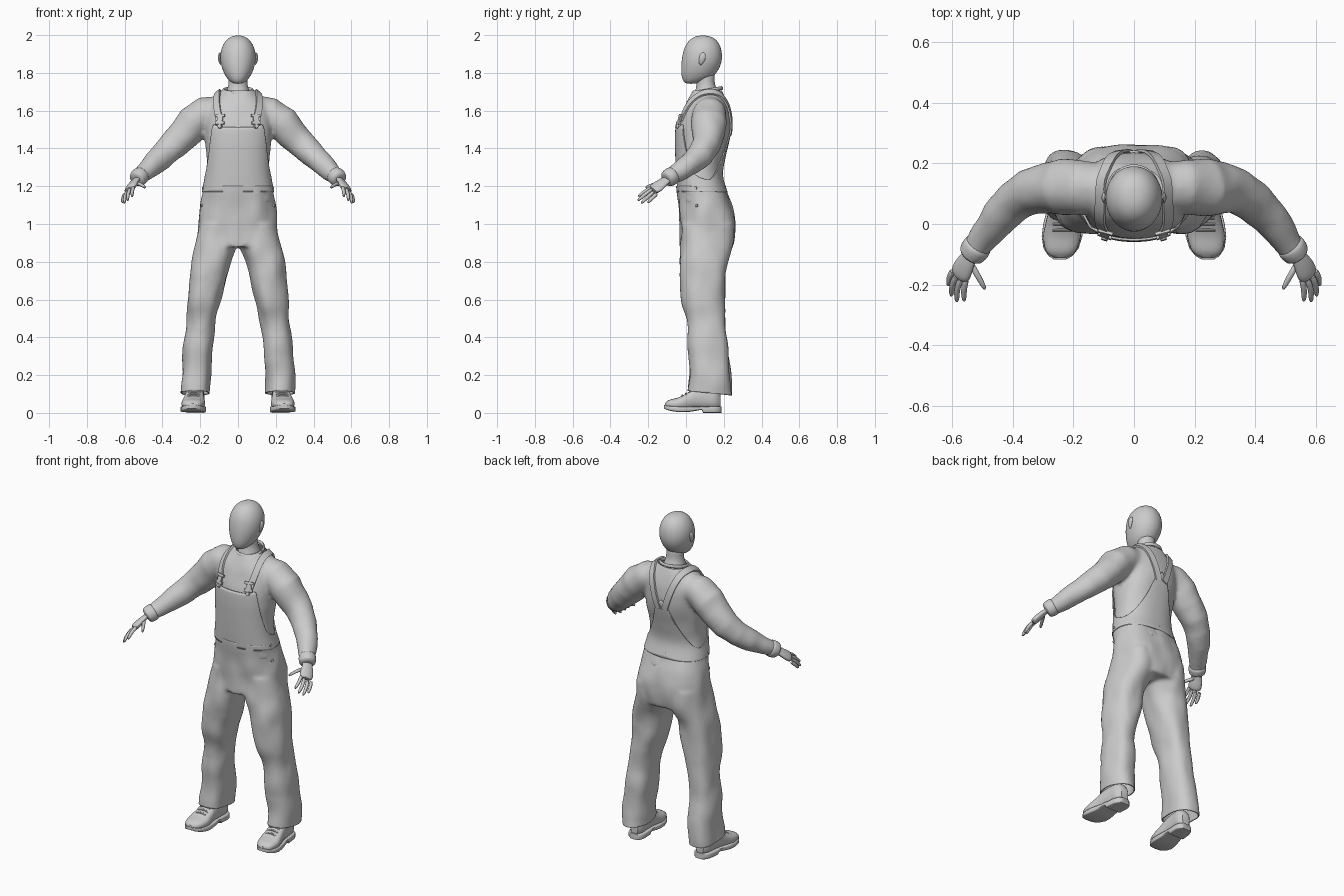
import bpy, bmesh, math
from mathutils import Vector, noise
from mathutils.bvhtree import BVHTree

if "Cube" in bpy.data.objects:
    bpy.data.objects.remove(bpy.data.objects["Cube"])

V = Vector


def sample(rows, t):
    """Smooth interpolation of table rows, keyed on the first column."""
    def slope(i, k):
        a, b = rows[max(i - 1, 0)], rows[min(i + 1, len(rows) - 1)]
        return (b[k] - a[k]) / (b[0] - a[0])
    i = 0
    while i < len(rows) - 2 and t > rows[i + 1][0]:
        i += 1
    a, b = rows[i], rows[i + 1]
    h = b[0] - a[0]
    s = min(max((t - a[0]) / h, 0), 1)
    return [(2*s**3 - 3*s*s + 1) * a[k] + (s**3 - 2*s*s + s) * h * slope(i, k)
            + (3*s*s - 2*s**3) * b[k] + (s**3 - s*s) * h * slope(i + 1, k)
            for k in range(1, len(a))]


def resample(rows, n):
    lo, hi = rows[0][0], rows[-1][0]
    return [(lo + (hi - lo) * i / n, *sample(rows, lo + (hi - lo) * i / n)) for i in range(n + 1)]


def oval(box, t, e, grow=0.0):
    """Point of a superellipse filling box, at angle t measured from the front."""
    x0, x1, y0, y1 = box
    s, c = math.sin(t), -math.cos(t)
    f = lambda v: math.copysign(abs(v) ** (2 / e), v)
    return (x0 + x1) / 2 + ((x1 - x0) / 2 + grow) * f(s), (y0 + y1) / 2 + ((y1 - y0) / 2 + grow) * f(c)


def make(name, verts, faces, mirror=False, sub=0):
    me = bpy.data.meshes.new(name)
    me.from_pydata([tuple(v) for v in verts], [], faces)
    bm = bmesh.new()
    bm.from_mesh(me)
    bmesh.ops.recalc_face_normals(bm, faces=bm.faces)
    bm.to_mesh(me)
    ob = bpy.data.objects.new(name, me)
    bpy.context.collection.objects.link(ob)
    if mirror:
        ob.modifiers.new("mirror", 'MIRROR').use_mirror_merge = False
    if sub:
        ob.modifiers.new("smooth", 'SUBSURF').levels = sub
    return ob


def loft(name, rings, mirror=False, sub=0, caps=True):
    n = len(rings[0])
    faces = [(r*n + i, r*n + (i+1) % n, (r+1)*n + (i+1) % n, (r+1)*n + i)
             for r in range(len(rings) - 1) for i in range(n)]
    if caps:
        faces += [tuple(range(n)), tuple(range((len(rings)-1)*n, len(rings)*n))]
    return make(name, [p for r in rings for p in r], faces, mirror, sub)


def stack(name, rows, e=2.0, n=32, **kw):
    """Loft of horizontal ovals; row = z, x0, x1, y0, y1."""
    return loft(name, [[(*oval(r[1:], math.tau*i/n, e), r[0]) for i in range(n)] for r in rows], **kw)


def tube(name, pts, n=12, side=(0, 0, 1), flat=1.0, **kw):
    """Loft along a path; point = x, y, z, radius. flat scales the second axis."""
    rings = []
    for k, p in enumerate(pts):
        t = (V(pts[min(k+1, len(pts)-1)][:3]) - V(pts[max(k-1, 0)][:3])).normalized()
        u = (V(side) - t * V(side).dot(t)).normalized()
        w = t.cross(u) * flat
        rings.append([V(p[:3]) + p[3] * (u*math.cos(math.tau*i/n) + w*math.sin(math.tau*i/n)) for i in range(n)])
    return loft(name, rings, **kw)


def fuse(name, parts, cuts, folds, zoom):
    """Merge closed parts into one cloth surface, wrinkle it and cut it open."""
    bm = bmesh.new()
    dg = bpy.context.evaluated_depsgraph_get()
    for p in parts:
        bm.from_mesh(p.evaluated_get(dg).to_mesh())
    ob = parts[0]
    bm.to_mesh(ob.data)
    bm.free()
    ob.modifiers.clear()
    for p in parts[1:]:
        bpy.data.objects.remove(p)
    ob.name = name
    ob.modifiers.new("merge", 'REMESH').voxel_size = 0.01
    sm = ob.modifiers.new("soften", 'SMOOTH')
    sm.factor, sm.iterations = 0.5, 8
    bpy.context.view_layer.update()
    me = bpy.data.meshes.new_from_object(ob.evaluated_get(bpy.context.evaluated_depsgraph_get()))
    ob.modifiers.clear()
    ob.data = me
    bm = bmesh.new()
    bm.from_mesh(me)
    bm.normal_update()
    for v in bm.verts:
        q = V((v.co.x * zoom, v.co.y * zoom, v.co.z * zoom * 0.7))
        v.co += v.normal * folds * noise.noise(q)
    for co, no in cuts:
        bmesh.ops.bisect_plane(bm, geom=bm.verts[:] + bm.edges[:] + bm.faces[:], plane_co=co, plane_no=no, clear_inner=True)
    bm.normal_update()
    tree = BVHTree.FromBMesh(bm)
    bm.to_mesh(me)
    return ob, tree


# Torso profile: z, half width, front y, back y
BODY = [(0.88, .205, -.025, .24), (1.0, .203, -.03, .256), (1.1, .193, -.034, .24), (1.17, .183, -.038, .212),
        (1.26, .168, -.044, .188), (1.36, .168, -.049, .203), (1.45, .176, -.051, .224), (1.52, .18, -.045, .234),
        (1.6, .178, -.015, .231), (1.65, .15, .008, .216), (1.69, .105, .03, .197), (1.715, .08, .045, .185)]
body = [(z, -w, w, a, b) for z, w, a, b in resample(BODY, 40)]

# Shirt: torso and sleeves
sleeve = [(.08, .12, 1.595, .083), (.17, .12, 1.582, .09), (.235, .12, 1.535, .094), (.285, .118, 1.475, .085),
          (.34, .107, 1.42, .077), (.395, .075, 1.367, .07), (.445, .025, 1.32, .062), (.49, -.035, 1.278, .052),
          (.53, -.092, 1.243, .042)]
torso = stack("torso", [r for r in body if r[0] > 1.1], 2.3)
arms = tube("sleeves", sleeve, 20, mirror=True)
bpy.context.view_layer.update()
shirt, shirt_tree = fuse("shirt", [torso, arms], [((0, 0, 1.706), (0, 0, -1))], .006, 11)
tube("cuff", [(.508, -.062, 1.262, .047), (.518, -.076, 1.254, .05), (.538, -.103, 1.236, .047), (.541, -.107, 1.233, .03)],
     20, mirror=True, sub=1)
ring = [(.077 * math.cos(a), .113 + .077 * math.sin(a), 1.706 + .014 * math.sin(a)) for a in
        [math.tau * i / 32 for i in range(33)]]
tube("shirt_collar", [(*p, .011) for p in ring], 8, flat=.7, sub=1, caps=False)

# Trousers: hips and flared legs, open at waist and hem
LEG = [(.04, .15, .302, .008, .245), (.12, .15, .302, .01, .245), (.2, .146, .3, .015, .238), (.4, .13, .283, .012, .214),
       (.5, .114, .274, .0, .208), (.6, .09, .267, -.024, .208), (.7, .066, .258, -.032, .212), (.8, .042, .243, -.036, .222),
       (.9, .003, .22, -.03, .246), (1.0, .004, .203, -.022, .246)]
hips = stack("hips", [(z, a - .006, b + .006, c - .006, d + .006) for z, a, b, c, d in body if z < 1.3], 2.3)
legs = stack("legs", resample(LEG, 30), 2.3, mirror=True)
bpy.context.view_layer.update()
trousers, trouser_tree = fuse("trousers", [hips, legs],
                              [((0, .12, .105), (0, .1, 1)), ((0, 0, 1.2), (0, 0, -1))], .012, 10)
trousers.modifiers.new("cloth", 'SOLIDIFY').thickness = .006

# Bib: panel wrapping the torso, its top edge dipping under the arms
EDGE = [(0, 1.512), (.5, 1.515), (.74, 1.522), (.86, 1.46), (1.05, 1.37), (1.3, 1.285), (1.6, 1.245), (2.0, 1.24),
        (2.4, 1.29), (2.75, 1.38), (2.95, 1.47), (3.15, 1.53)]
N, R = 120, 24
grid = []
for k in range(R + 1):
    line = []
    for i in range(N):
        t = math.tau * i / N
        top = sample(EDGE, min(t, math.tau - t))[0]
        z = 1.17 + (top - 1.17) * k / R
        w, a, b = sample(BODY, z)
        line.append((*oval((-w, w, a, b), t, 2.3, .008), z))
    grid.append(line)
bib = loft("bib", grid, caps=False)
bib.modifiers.new("cloth", 'SOLIDIFY').thickness = .007


def strap(name, pts, width, lift):
    """Flat ribbon laid on the shirt."""
    rows = resample([(i, *p) for i, p in enumerate(pts)], 28)
    hits = [shirt_tree.find_nearest(V(r[1:]))[:2] for r in rows]
    path = [c + n * lift for c, n in hits]
    rings = []
    for k, p in enumerate(path):
        t = path[min(k+1, len(path)-1)] - path[max(k-1, 0)]
        s = t.cross(hits[k][1]).normalized() * width / 2
        h = hits[k][1] * .005
        rings.append([p - s - h, p + s - h, p + s + h, p - s + h])
    return loft(name, rings, mirror=True)


strap("shoulder_strap", [(.104, -.04, 1.555), (.114, -.01, 1.61), (.12, .03, 1.67), (.118, .08, 1.70), (.11, .13, 1.70),
                         (.092, .19, 1.68), (.062, .23, 1.60), (.02, .24, 1.47)], .036, .007)


def fitting(name, tree, at, kind, size, lift):
    """Small hardware set flat against the cloth."""
    c, n = tree.find_nearest(V(at))[:2]
    bm = bmesh.new()
    if kind == 'disc':
        bmesh.ops.create_cone(bm, cap_ends=True, segments=14, radius1=1, radius2=.8, depth=1)
    else:
        bmesh.ops.create_cube(bm, size=2)
    rot = n.to_track_quat('Z', 'Y')
    for v in bm.verts:
        v.co = c + n * lift + rot @ V((v.co.x * size[0], v.co.y * size[1], v.co.z * size[2]))
    vs = [v.co.copy() for v in bm.verts]
    return make(name, vs, [[v.index for v in f.verts] for f in bm.faces], mirror=True)


# Buckles and side buttons
for z, w, h in [(1.585, .025, .007), (1.562, .015, .013), (1.54, .024, .008)]:
    fitting("buckle", shirt_tree, (.104, -.06, z), 'box', (w, h, .005), .014)
fitting("bib_button", shirt_tree, (.104, -.07, 1.522), 'disc', (.013, .013, .012), .018)
for z in (1.19, 1.10):
    fitting("side_button", trouser_tree, (.21, .045, z), 'disc', (.009, .009, .008), .003)

# Head, neck and ears
HEAD = [(1.742, .022, .0, .05), (1.755, .044, -.014, .10), (1.775, .061, -.022, .14), (1.80, .076, -.026, .163),
        (1.84, .09, -.026, .185), (1.88, .096, -.022, .193), (1.93, .09, -.012, .188), (1.97, .068, .012, .168),
        (1.99, .042, .04, .14), (1.998, .018, .07, .108)]
stack("head", [(z, -w, w, a, b) for z, w, a, b in HEAD], 2.05, 28, sub=2)
NECK = [(1.66, .075, .03, .19), (1.70, .062, .046, .172), (1.735, .05, .058, .152), (1.77, .049, .055, .152), (1.82, .052, .05, .155)]
stack("neck", [(z, -w, w, a, b) for z, w, a, b in NECK], 2, 24, sub=1)
tube("ear", [(.09, .075, 1.842, .006), (.097, .08, 1.855, .013), (.1, .088, 1.882, .02), (.098, .09, 1.9, .014), (.094, .088, 1.908, .005)],
     12, side=(0, 1, 0), flat=.45, mirror=True, sub=1)

# Hands
tube("palm", [(.522, -.08, 1.248, .03), (.545, -.112, 1.229, .029), (.558, -.135, 1.21, .037), (.57, -.16, 1.19, .041),
              (.578, -.178, 1.177, .034)], 14, side=(.045, .03, -.03), flat=.5, mirror=True, sub=1)
FINGERS = {"index": ((.553, -.178, 1.197), (.561, -.218, 1.172), (.56, -.255, 1.145)),
           "middle": ((.57, -.176, 1.187), (.584, -.219, 1.155), (.584, -.257, 1.123)),
           "ring": ((.586, -.167, 1.174), (.6, -.204, 1.142), (.602, -.238, 1.108)),
           "little": ((.597, -.152, 1.163), (.609, -.178, 1.138), (.612, -.203, 1.112)),
           "thumb": ((.542, -.125, 1.216), (.515, -.17, 1.21), (.49, -.216, 1.192))}
for finger, (a, b, c) in FINGERS.items():
    a, b, c = V(a), V(b), V(c)
    path = [(a, .0115), (a.lerp(b, .6), .011), (b, .0105), (b.lerp(c, .7), .0095), (c, .005)]
    tube(finger + "_finger", [(*p, r) for p, r in path], 8, mirror=True, sub=1)


def shoe_part(name, rows, e, **kw):
    """Loft along y; row = y, half width, bottom z, top z."""
    return loft(name, [[(x, r[0], z) for x, z in
                        [oval((.234 - .08*r[0] - r[1], .234 - .08*r[0] + r[1], r[2], r[3]), math.tau*i/24, e) for i in range(24)]]
                       for r in rows], mirror=True, **kw)


# Shoes: upper, heeled sole, laces
shoe_part("shoe_upper", resample([(-.112, .02, .03, .05), (-.095, .046, .024, .066), (-.04, .062, .015, .082), (0, .058, .015, .102),
                                  (.05, .051, .02, .132), (.11, .047, .02, .142), (.16, .043, .02, .135), (.182, .024, .025, .11)], 24), 2.5)
shoe_part("shoe_sole", [(-.117, .02, .024, .042), (-.105, .04, .017, .039), (-.08, .058, .01, .036), (-.04, .067, .004, .035),
                        (.0, .065, .004, .035), (.03, .06, .007, .035), (.07, .054, .014, .035), (.085, .053, .014, .035),
                        (.09, .053, 0, .035), (.15, .051, 0, .035), (.175, .042, 0, .035), (.188, .024, 0, .035)], 7)
for y, z in [(-.02, .093), (.0, .104), (.02, .116)]:
    tube("shoe_lace", [(.234 - .08*y + dx, y, z - 9*dx*dx, .005) for dx in (-.032, -.015, 0, .015, .032)], 8, mirror=True)

# Smooth shading, keeping hard edges on hardware and soles
bpy.ops.object.select_all(action='SELECT')
bpy.context.view_layer.objects.active = shirt
bpy.ops.object.shade_smooth_by_angle(angle=math.radians(40))
